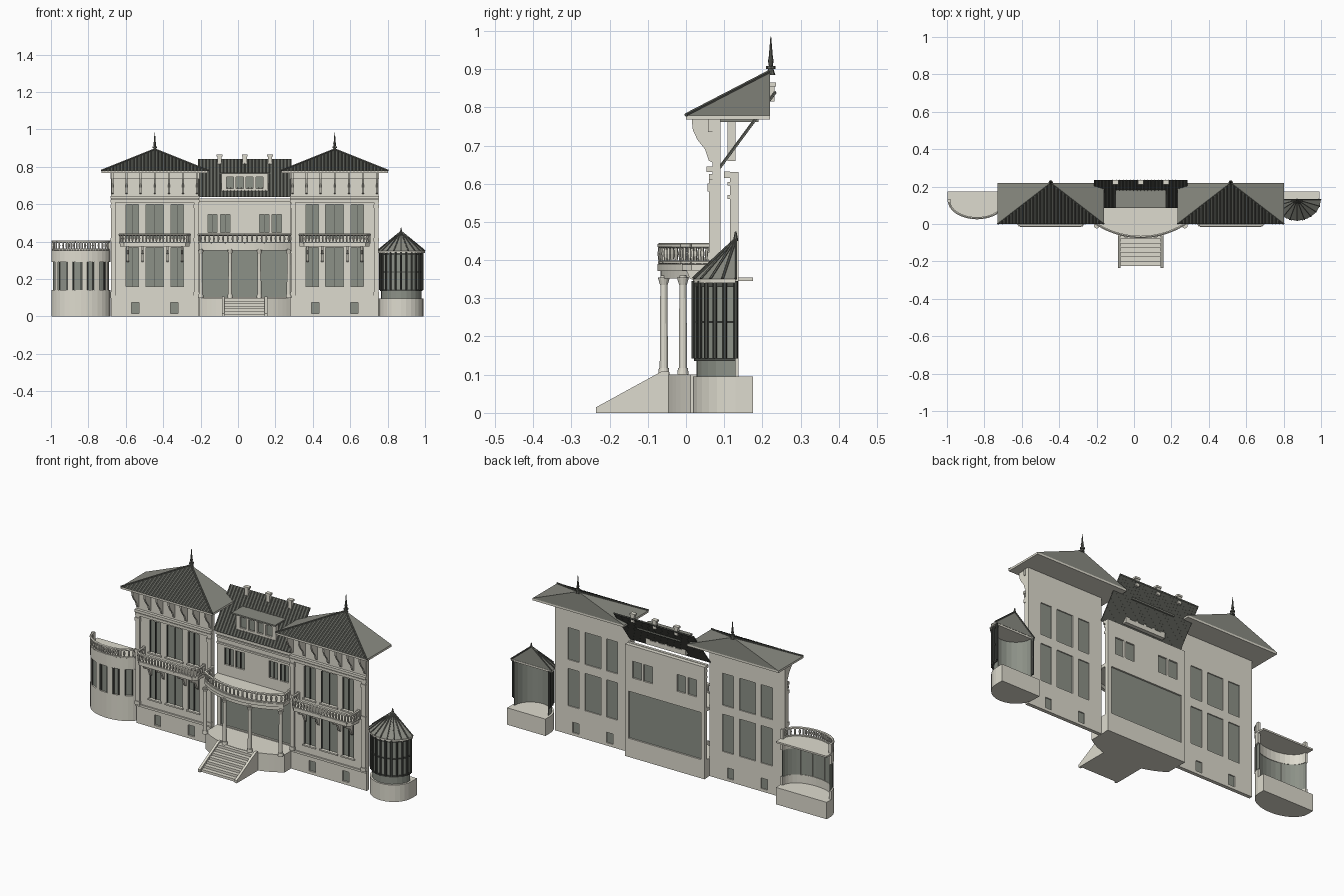
import bpy, bmesh
from math import cos, sin, pi, acos
from mathutils import Vector, Matrix

if "Cube" in bpy.data.objects:
    bpy.data.objects.remove(bpy.data.objects["Cube"])


def material(name, r, g, b):
    m = bpy.data.materials.new(name)
    m.use_nodes = True
    m.diffuse_color = (r, g, b, 1)
    m.node_tree.nodes["Principled BSDF"].inputs["Base Color"].default_value = (r, g, b, 1)
    return m


STONE = material("cream stone", .73, .71, .62)
GLASS = material("grey glass", .265, .285, .245)
SLATE = material("grey slate", .255, .26, .225)
TILE = material("dark tile", .12, .125, .108)
FRAME = material("dark frame", .075, .08, .07)


class Part:
    """Collects simple solids into one object."""

    def __init__(self):
        self.bm = bmesh.new()

    def box(self, x0, x1, y0, y1, z0, z1):
        mid = Vector((x0 + x1, y0 + y1, z0 + z1)) / 2
        size = Matrix.Diagonal((x1 - x0, y1 - y0, z1 - z0, 1))
        bmesh.ops.create_cube(self.bm, size=1, matrix=Matrix.Translation(mid) @ size)

    def rod(self, a, b, r1, r2=None, sides=6):
        a, b = Vector(a), Vector(b)
        turn = (b - a).to_track_quat('Z', 'Y').to_matrix().to_4x4()
        bmesh.ops.create_cone(self.bm, cap_ends=True, segments=sides, radius1=r1,
                              radius2=r1 if r2 is None else r2, depth=(b - a).length,
                              matrix=Matrix.Translation((a + b) / 2) @ turn)

    def extrude(self, faces, vec):
        new = bmesh.ops.extrude_face_region(self.bm, geom=faces)["geom"]
        verts = [v for v in new if isinstance(v, bmesh.types.BMVert)]
        bmesh.ops.translate(self.bm, verts=verts, vec=vec)

    def prism(self, pts, vec):
        self.extrude([self.bm.faces.new([self.bm.verts.new(p) for p in pts])], vec)

    def plan(self, pts, z0, z1):
        self.prism([(x, y, z0) for x, y in pts], (0, 0, z1 - z0))

    def side(self, pts, x, w):
        self.prism([(x - w / 2, y, z) for y, z in pts], (w, 0, 0))

    def ribbon(self, path, thick, z0, z1):
        # curved wall following an open plan path, thickened inwards
        c = Vector((sum(p[0] for p in path) / len(path), max(p[1] for p in path)))
        inner = [Vector(p) + (c - Vector(p)).normalized() * thick for p in path]
        for i in range(len(path) - 1):
            self.plan([path[i], path[i + 1], inner[i + 1], inner[i]], z0, z1)

    def pyramid(self, base, apex):
        vs = [self.bm.verts.new(p) for p in base]
        top = self.bm.verts.new(apex)
        self.bm.faces.new(vs)
        for i, v in enumerate(vs):
            self.bm.faces.new((v, vs[(i + 1) % len(vs)], top))

    def wall(self, x0, x1, z0, z1, y0, y1, holes):
        # wall sheet with rectangular openings (x0, x1, z0, z1)
        xs = sorted({x0, x1} | {v for h in holes for v in h[:2]})
        zs = sorted({z0, z1} | {v for h in holes for v in h[2:]})
        grid = [[self.bm.verts.new((x, y0, z)) for z in zs] for x in xs]
        faces = []
        for i in range(len(xs) - 1):
            for j in range(len(zs) - 1):
                mx, mz = (xs[i] + xs[i + 1]) / 2, (zs[j] + zs[j + 1]) / 2
                if not any(a < mx < b and c < mz < d for a, b, c, d in holes):
                    faces.append(self.bm.faces.new((grid[i][j], grid[i + 1][j],
                                                    grid[i + 1][j + 1], grid[i][j + 1])))
        self.extrude(faces, (0, y1 - y0, 0))

    def done(self, name, *mats, rule=None):
        bmesh.ops.recalc_face_normals(self.bm, faces=self.bm.faces)
        if rule:
            for f in self.bm.faces:
                f.material_index = rule(f)
        mesh = bpy.data.meshes.new(name)
        self.bm.to_mesh(mesh)
        self.bm.free()
        for m in mats:
            mesh.materials.append(m)
        bpy.context.collection.objects.link(bpy.data.objects.new(name, mesh))


def arc(cx, cy, rx, ry, a0, a1, n):
    angles = [a0 + (a1 - a0) * i / n for i in range(n + 1)]
    return [(cx + rx * cos(a), cy + ry * sin(a)) for a in angles]


def panes(name, holes, y):
    p = Part()
    for a, b, c, d in holes:
        p.box(a, b, y, y + .004, c, d)
    p.done(name, GLASS)


def casements(name, holes, y):
    # slim upright bars at both jambs and the middle
    p = Part()
    for a, b, c, d in holes:
        for x in (a, (a + b) / 2 - .001, b - .002):
            p.box(x, x + .002, y - .008, y, c, d)
    p.done(name, FRAME)


def balustrade(name, path, z0, z1):
    p = Part()
    for (ax, ay), (bx, by) in zip(path, path[1:]):
        for z, r in ((z0 + .004, .005), (z1 - .005, .007)):
            p.rod((ax, ay, z), (bx, by, z), r)
        a, b = Vector((ax, ay)), Vector((bx, by))
        n = max(1, round((b - a).length / .018))
        for i in range(n):
            x, y = a.lerp(b, (i + .5) / n)
            p.rod((x, y, z0), (x, y, (z0 + z1) / 2), .003, .006)
            p.rod((x, y, (z0 + z1) / 2), (x, y, z1), .006, .003)
    for x, y in (path[0], path[-1]):
        p.box(x - .008, x + .008, y - .008, y + .008, z0, z1 + .002)
    p.done(name, STONE)


# Two matching wings
MID = .036
for tag, cx in (("right", -.445), ("left", .517)):
    columns = [(-.155, -.085), (-.05, .05), (.085, .155)]
    holes = [(cx + a, cx + b, c, d) for a, b in columns for c, d in ((.16, .37), (.42, .60))]
    vents = [(cx + s * .105 - .02, cx + s * .105 + .02, .016, .075) for s in (-1, 1)]
    p = Part()
    p.wall(cx - .235, cx + .235, 0, .77, .07, .09, holes + vents)
    p.done(tag + "_wing_wall", STONE)
    panes(tag + "_wing_glass", holes + vents, .08)
    casements(tag + "_wing_casements", holes, .08)

    p = Part()
    for z0, z1, y in ((.10, .112, .062), (.61, .625, .06), (.63, .645, .054), (.735, .768, .058)):
        p.box(cx - .238, cx + .238, y, .07, z0, z1)
    for s in (-1, 1):
        x = cx + s * .222
        p.box(x - .012, x + .012, .06, .07, .11, .61)
        for z in (.11, .40, .58):
            p.box(x - .015, x + .015, .056, .07, z, z + .02)
    for a, b, c, d in holes:
        p.box(a - .006, b + .006, .062, .07, c - .008, c)
    p.done(tag + "_wing_mouldings", STONE)

    # curved eave brackets and balcony brackets
    p = Part()
    for i in range(7):
        p.side([(.07, .655), (.06, .66), (.05, .69), (.03, .715), (.018, .74),
                (.015, .768), (.07, .768)], cx + (i - 3) * .0755, .010)
    p.done(tag + "_eave_brackets", STONE)
    p = Part()
    for x in (-.145, -.066, .068, .145):
        p.side([(.07, .29), (.06, .30), (.045, .335), (.01, .352), (0, .375), (.07, .375)], cx + x, .012)
    p.done(tag + "_balcony_brackets", STONE)
    path = [(cx + x, y) for x, y in ((-.187, .07), (-.187, .015), (-.165, -.01),
                                     (.165, -.01), (.187, .015), (.187, .07))]
    p = Part()
    p.plan(path, .373, .39)
    p.done(tag + "_balcony_floor", STONE)
    balustrade(tag + "_balcony_balustrade", path, .39, .443)

    # half pyramid roof with ribbed front slope
    half = .285
    p = Part()
    p.box(cx - half, cx + half, 0, .22, .768, .779)
    p.done(tag + "_eave", STONE)
    p = Part()
    p.pyramid([(cx - half, 0, .779), (cx + half, 0, .779), (cx + half, .22, .779),
               (cx - half, .22, .779)], (cx, .22, .893))
    p.done(tag + "_wing_roof", SLATE, TILE, rule=lambda f: int(f.normal.y < -.3))
    p = Part()
    for i in range(-15, 16):
        r = i * .0186
        t = 1 - abs(r) / half
        p.rod((cx + r, 0, .779), (cx + r, .22 * t, .779 + .114 * t), .004, sides=4)
    for s in (-1, 1):
        p.rod((cx + s * half, 0, .78), (cx, .22, .894), .005)
    p.done(tag + "_roof_ribs", TILE)
    p = Part()
    for z0, z1, r1, r2 in ((.885, .90, .012, .007), (.90, .908, .012, .012),
                           (.908, .925, .005, .008), (.925, .985, .006, .001)):
        p.rod((cx, .222, z0), (cx, .222, z1), r1, r2, 8)
    p.done(tag + "_finial", TILE)

# Centre wall, doors and upper windows
holes = [(MID + s * x - .027, MID + s * x + .027, .45, .545) for s in (-1, 1) for x in (.104, .172)]
door = (MID - .225, MID + .225, .105, .37)
p = Part()
p.wall(MID - .247, MID + .247, 0, .63, .115, .138, holes + [door])
for z0, z1, y in ((.56, .57, .108), (.595, .605, .108), (.615, .632, .1)):
    p.box(MID - .247, MID + .247, y, .115, z0, z1)
p.done("centre_wall", STONE)
panes("centre_glass", holes + [door], .125)
casements("centre_casements", holes, .125)

# Porch, steps and curved balcony
bow = arc(MID, .363, .438, .438, 1.5 * pi - .595, 1.5 * pi + .595, 20)
deck = [(MID - .245, .115)] + bow + [(MID + .245, .115)]
p = Part()
p.plan([(x, y + .012) for x, y in deck], 0, .1)
p.done("porch_base", STONE)
p = Part()
for i in range(7):
    p.box(MID - .11, MID + .11, -.225 + i * .024, -.045, 0, .014 * (i + 1))
p.done("porch_steps", STONE)
p = Part()
for s in (-1, 1):
    p.side([(-.235, 0), (-.235, .015), (-.065, .108), (-.045, .108), (-.045, 0)], MID + s * .114, .014)
p.done("step_side_walls", STONE)
p = Part()
p.plan(deck, .372, .39)
p.ribbon([(x, y + .008) for x, y in bow], .025, .352, .372)
p.done("porch_balcony_floor", STONE)
balustrade("porch_balustrade", [(MID - .24, .065)] + [(x, y + .006) for x, y in bow]
           + [(MID + .24, .065)], .39, .443)
p = Part()
for s in (-1, 1):
    for x, y in ((.078, -.058), (.235, -.008)):
        x = MID + s * x
        p.rod((x, y, .1), (x, y, .36), .011, .009, 12)
        p.rod((x, y, .1), (x, y, .118), .015, .013, 12)
        p.rod((x, y, .335), (x, y, .355), .010, .016, 12)
p.done("porch_columns", STONE)

# Centre roof with dormer and chimneys
p = Part()
p.side([(.09, .638), (.235, .835), (.235, .843), (.085, .64)], MID, .50)
for i in range(-13, 14):
    x = MID + i * .0188
    p.rod((x, .088, .642), (x, .234, .84), .004, sides=4)
p.done("centre_roof", TILE)
holes = [(MID + i * .053 - .019, MID + i * .053 + .019, .685, .745) for i in (-1.5, -.5, .5, 1.5)]
p = Part()
p.wall(MID - .125, MID + .125, .66, .762, .108, .13, holes)
p.done("dormer_wall", STONE)
panes("dormer_glass", holes, .118)
p = Part()
p.box(MID - .135, MID + .135, .085, .19, .762, .77)
p.done("dormer_roof", SLATE)
p = Part()
for s in (-1, 0, 1):
    x = MID + s * .135
    p.box(x - .011, x + .011, .214, .232, .815, .858)
    p.box(x - .015, x + .015, .211, .235, .855, .865)
p.done("chimneys", STONE)

# Round bay beside the right wing
BX, BY, RX, RY = -.84, .134, .158, .103
curve = arc(BX, BY, RX, RY, pi, 2 * pi, 16)
outline = [(BX - RX, .175)] + curve + [(BX + RX, .175)]
p = Part()
p.plan(outline, 0, .095)
p.done("bay_base", STONE)
p = Part()
p.ribbon(curve, .014, .095, .142)
p.ribbon(curve, .014, .29, .345)
p.plan(outline, .345, .354)
bars = Part()
for x in (-.97, -.90, -.82, -.755, -.70):
    a = 2 * pi - acos((x - BX) / RX)
    p.ribbon(arc(BX, BY, RX, RY, a - .09, a + .09, 2), .014, .142, .29)
    for d in (-.12, .12):
        bx, by = BX + (RX - .006) * cos(a + d), BY + (RY - .006) * sin(a + d)
        bars.rod((bx, by, .142), (bx, by, .29), .004)
p.done("bay_walls", STONE)
bars.done("bay_mullions", FRAME)
p = Part()
p.ribbon(arc(BX, BY, RX - .008, RY - .008, pi, 2 * pi, 16), .003, .142, .29)
p.done("bay_glass", GLASS)
balustrade("bay_balustrade", arc(BX, BY - .008, RX - .008, RY - .008, pi, 2 * pi, 16), .354, .405)

# Glazed turret beside the left wing
TX, TY = .872, .13
p = Part()
p.plan([(.752, .175)] + arc(TX, TY, .119, .112, pi, 2 * pi, 14) + [(.991, .175)], 0, .095)
p.done("turret_base", STONE)
p = Part()
p.ribbon(arc(TX, TY, .108, .103, pi, 2 * pi, 12), .003, .095, .345)
p.done("turret_glass", GLASS)
curve = arc(TX, TY, .114, .109, pi, 2 * pi, 12)
p = Part()
for z0, z1 in ((.136, .144), (.235, .241), (.33, .345)):
    p.ribbon(curve, .006, z0, z1)
for x, y in curve:
    p.rod((x, y, .142), (x, y, .345), .006)
p.done("turret_frames", FRAME)
rim = arc(TX, TY, .127, .112, pi, 2 * pi, 10)
p = Part()
p.plan(rim, .34, .35)
p.done("turret_eave", STONE)
p = Part()
p.pyramid([(x, y, .351) for x, y in rim], (TX, TY, .455))
p.done("turret_roof", SLATE)
p = Part()
for x, y in rim:
    p.rod((x, y, .351), (TX, TY, .455), .004)
p.rod((TX, TY, .45), (TX, TY, .475), .007, .002)
p.done("turret_roof_ribs", TILE)
